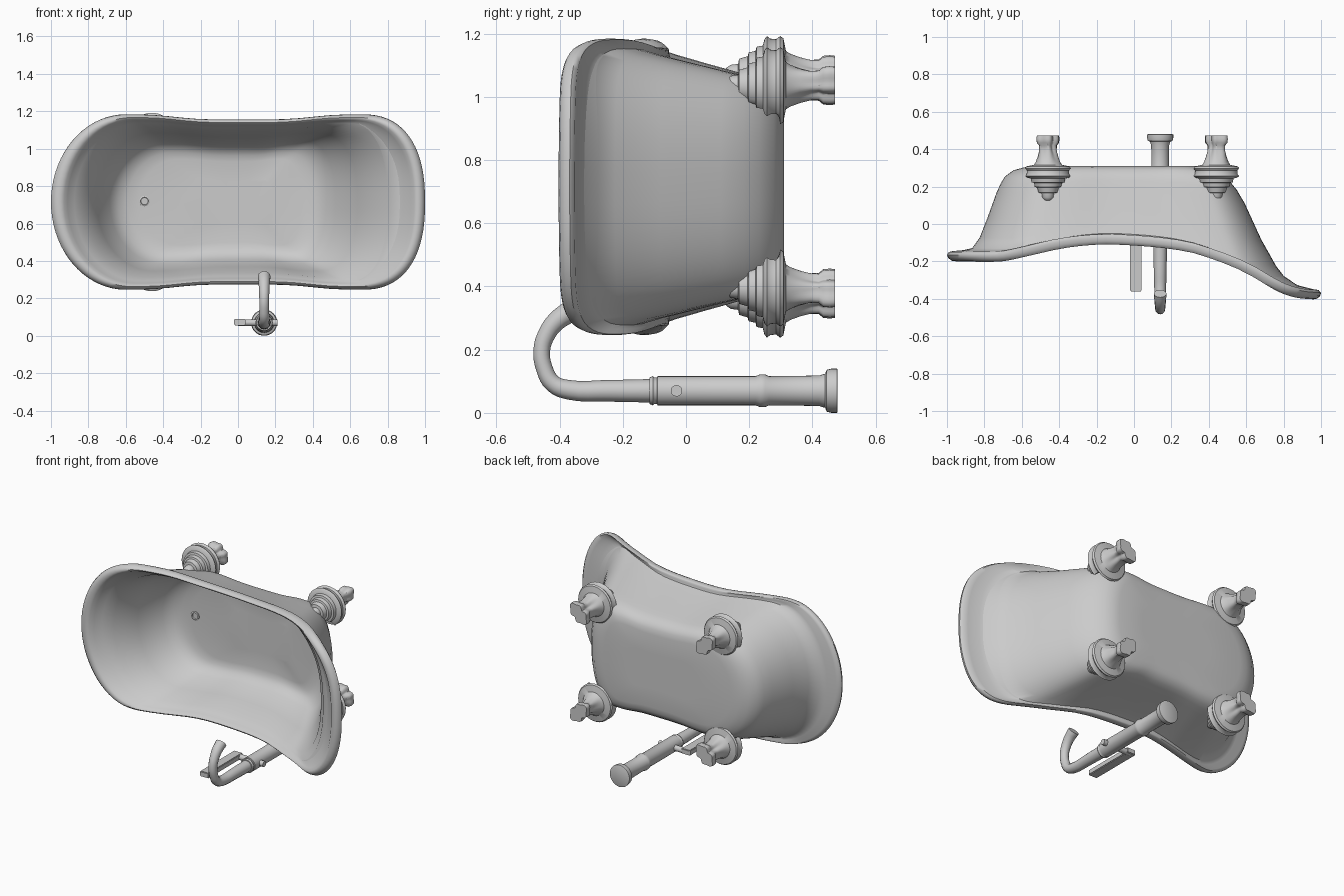
import bpy, bmesh, math

if "Cube" in bpy.data.objects:
    bpy.data.objects.remove(bpy.data.objects["Cube"])

def finish(bm, name, angle=40):
    bmesh.ops.recalc_face_normals(bm, faces=bm.faces)
    me = bpy.data.meshes.new(name)
    bm.to_mesh(me)
    bm.free()
    ob = bpy.data.objects.new(name, me)
    bpy.context.collection.objects.link(ob)
    bpy.ops.object.select_all(action='DESELECT')
    ob.select_set(True)
    bpy.context.view_layer.objects.active = ob
    bpy.ops.object.shade_smooth_by_angle(angle=math.radians(angle))
    return ob

def loft(name, rings, angle=40):
    """Skin a list of equal-length closed rings and cap both ends."""
    bm = bmesh.new()
    rows = [[bm.verts.new(p) for p in r] for r in rings]
    n = len(rows[0])
    for a, b in zip(rows, rows[1:]):
        for i in range(n):
            j = (i + 1) % n
            bm.faces.new((a[i], a[j], b[j], b[i]))
    bm.faces.new(rows[0])
    bm.faces.new(rows[-1])
    return finish(bm, name, angle)

def turned(name, cx, cz, profile, seg=32, shape=lambda y, t: 1.0, fit=lambda x, y, z: z):
    """Revolve (y, radius) points about an axis parallel to y."""
    rings = []
    for y, r in profile:
        ring = []
        for i in range(seg):
            t = math.tau * i / seg
            k = r * shape(y, t)
            x = cx + k * math.cos(t)
            ring.append((x, y, fit(x, y, cz + k * math.sin(t))))
        rings.append(ring)
    return loft(name, rings)

# Tub: front edge height along x, smoothly interpolated
EDGE = [(-1, -.2), (-.75, -.2), (-.6, -.172), (-.4, -.13), (-.2, -.11),
        (0, -.115), (.2, -.133), (.35, -.16), (.6, -.25), (.8, -.36), (.9, -.393), (1, -.403)]

def edge_y(x):
    x = max(-1, min(1, x))
    i = max(k for k in range(len(EDGE) - 1) if EDGE[k][0] <= x)
    def slope(k):
        a, b = EDGE[max(k - 1, 0)], EDGE[min(k + 1, len(EDGE) - 1)]
        return (b[1] - a[1]) / (b[0] - a[0])
    (x0, y0), (x1, y1) = EDGE[i], EDGE[i + 1]
    d = x1 - x0
    u = (x - x0) / d
    return ((2*u**3 - 3*u*u + 1) * y0 + (u**3 - 2*u*u + u) * d * slope(i)
            + (3*u*u - 2*u**3) * y1 + (u**3 - u*u) * d * slope(i + 1))

CZ, FLOOR = .715, .31

def quarter(start, p):
    """Unit outline from the end (1, 0) to just before the middle (0, 1)."""
    pts = []
    for i in range(19):
        t = math.pi / 2 * i / 18
        pts.append((start + (1 - start) * math.cos(t) ** (2 / p) if i < 18 else start,
                    math.sin(t) ** (2 / p)))
    return pts + [(start * (1 - k / 8), 1) for k in range(1, 8)]

Q_R, Q_L = quarter(.66, 2.4), quarter(.6, 2.0)
HALF = Q_R + [(0, 1)] + [(-u, v) for u, v in reversed(Q_L)]
OUTLINE = HALF + [(u, -v) for u, v in reversed(HALF[1:-1])]

def tub_ring(h, dy, xl, xr, hz):
    ring = []
    for u, v in OUTLINE:
        waist = 1 - .06 * math.exp(-((u - .03) / .4)**4)
        y = FLOOR + (edge_y(u) - FLOOR) * h + dy
        ring.append((u * (xl if u < 0 else xr), y, CZ + v * hz * waist))
    return ring

# (height fraction, y shift, left, right, half width): outside, rolled lip, inside
SECTIONS = [(0, 0, .3, .2, .12), (0, 0, .54, .37, .25), (.015, 0, .59, .41, .285),
            (.045, 0, .645, .46, .313), (.11, 0, .69, .51, .335), (.18, 0, .712, .55, .347),
            (.28, 0, .735, .592, .359), (.55, 0, .785, .68, .394), (.75, 0, .825, .76, .42),
            (.86, 0, .865, .82, .437), (.94, .03, .91, .885, .45), (1, .055, .97, .955, .461),
            (1, .05, .99, .987, .466), (1, .035, 1, 1, .469), (1, .018, .993, .995, .467),
            (1, .004, .975, .98, .46), (1, 0, .95, .96, .452), (1, .008, .93, .943, .443),
            (1, .03, .912, .925, .435), (.9, .01, .875, .865, .422), (.8, 0, .82, .775, .402),
            (.5, 0, .755, .64, .369), (.2, 0, .685, .52, .326), (.11, 0, .64, .45, .295),
            (.075, 0, .59, .4, .265), (.06, 0, .53, .34, .23), (.058, 0, .3, .2, .12)]
loft("tub", [tub_ring(*s) for s in SECTIONS], 50)

# Drain ring on the tub floor
turned("drain", -.5, .72, [(.295, .028), (.274, .028), (.272, .025), (.272, .021), (.28, .019)], 24)

# Four turned feet with flattened, lobed paws, fitted to the tub wall
FOOT = [(.122, .008), (.128, .022), (.142, .031), (.165, .034), (.168, .05), (.195, .058),
        (.198, .07), (.22, .075), (.223, .088), (.243, .092), (.248, .112), (.256, .122),
        (.266, .114), (.285, .112), (.298, .122), (.308, .115), (.316, .075), (.33, .066),
        (.36, .055), (.395, .046), (.42, .045), (.434, .056), (.455, .058), (.472, .056)]
for end, fx, fz, reach in (("left", -.46, .355, .72), ("right", .44, .32, .57)):
    for side, s in (("upper", 1), ("lower", -1)):
        ax = math.atan2(s, math.copysign(1, fx))

        def paw(y, t, ax=ax):
            k = max(0, min(1, (y - .32) / .1))
            return 1 + k * (.26 * math.cos(2 * (t - ax)) + .1 * math.cos(6 * (t - ax)))

        def fit(x, y, z, s=s, reach=reach):
            if y > .29:
                return z
            e = max(0, min(1, (abs(x) / reach - .62) / .38))
            wall = (.31 + (.28 - y) * .3) * math.sqrt(1 - e * e)
            return CZ + s * max((z - CZ) * s, wall)
        turned(f"{end}_{side}_foot", fx, CZ + s * fz, FOOT, 48, paw, fit)

# Standing tap: column with rings and base flange
TX, TZ = .14, .07
turned("tap_column", TX, TZ, [(-.115, .03), (-.115, .042), (-.105, .046), (-.1, .042), (-.092, .042),
       (-.09, .046), (.22, .046), (.235, .052), (.25, .052), (.262, .046), (.42, .048),
       (.44, .054), (.445, .066), (.46, .07), (.478, .07), (.48, .066)])

# Curved spout
cu = bpy.data.curves.new("spout", 'CURVE')
cu.dimensions = '3D'
cu.bevel_depth = .031
cu.bevel_resolution = 4
cu.use_fill_caps = True
PATH = [(-.1, .07, 1.2), (-.25, .07, 1.1), (-.37, .073, 1), (-.42, .092, .9), (-.448, .14, .85),
        (-.456, .2, .85), (-.44, .25, .9), (-.41, .29, 1), (-.372, .318, 1.1)]
sp = cu.splines.new('BEZIER')
sp.bezier_points.add(len(PATH) - 1)
for p, (y, z, r) in zip(sp.bezier_points, PATH):
    p.co = (TX, y, z)
    p.radius = r
    p.handle_left_type = p.handle_right_type = 'AUTO'
sp.resolution_u = 4
bpy.context.collection.objects.link(bpy.data.objects.new("spout", cu))

# Cross rod through the column and lever plate
bm = bmesh.new()
rod = bmesh.ops.create_cone(bm, cap_ends=True, segments=20, radius1=.018, radius2=.018, depth=.21)
for v in rod["verts"]:
    x, y, z = v.co
    v.co = (.105 + z, -.03 + x, TZ + y)
finish(bm, "tap_rod")

bm = bmesh.new()
for v in bmesh.ops.create_cube(bm, size=1)["verts"]:
    v.co = (.01 + v.co.x * .062, -.185 + v.co.y * .35, .073 + v.co.z * .034)
bmesh.ops.bevel(bm, geom=bm.edges[:], offset=.004, segments=2, affect='EDGES')
finish(bm, "tap_lever")
